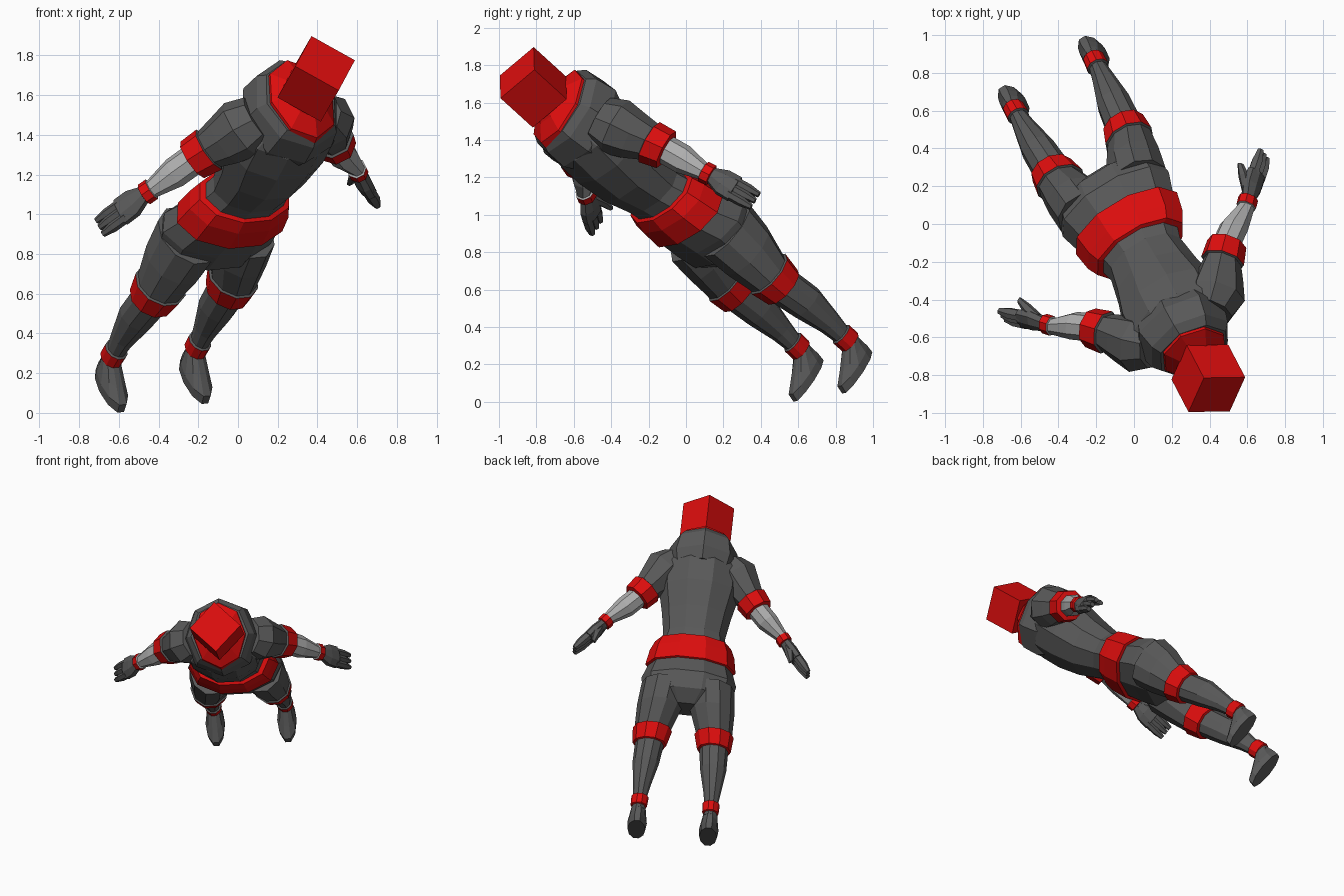
import bpy, bmesh, math
from mathutils import Matrix, Vector

# body frame: X = body right, Y = back, Z = towards the head (leaning, face down)
Zb = Vector((0.36, -0.69, 0.627)).normalized()
Xb = Vector((0.85, 0.52, 0.089))
Xb = (Xb - Zb * Xb.dot(Zb)).normalized()
Yb = Zb.cross(Xb)
POSE = Matrix((Xb, Yb, Zb)).transposed().to_4x4()
POSE.translation = (0, -0.07, 1.04)


def material(name, rgb):
    m = bpy.data.materials.new(name)
    m.diffuse_color = (*rgb, 1)
    return m


MATS = [material("dark_grey", (0.10, 0.10, 0.10)),
        material("red", (0.72, 0.004, 0.004)),
        material("light_grey", (0.42, 0.42, 0.42))]
GREY, RED, LIGHT = 0, 1, 2


def finish(bm, name):
    bmesh.ops.recalc_face_normals(bm, faces=bm.faces)
    bm.transform(POSE)
    me = bpy.data.meshes.new(name)
    bm.to_mesh(me)
    bm.free()
    for m in MATS:
        me.materials.append(m)
    ob = bpy.data.objects.new(name, me)
    bpy.context.collection.objects.link(ob)
    return ob


def loft(name, rows, n=10, axis=(1, 0, 0), side=1, tilt=0.0, phase=0.0):
    """rows: (x, y, z, radius along axis, radius along y, colour of the segment that follows)"""
    bm = bmesh.new()
    ax = Vector(axis)
    rings = []
    for x, y, z, ra, ry, _ in rows:
        ring = []
        for i in range(n):
            a = 2 * math.pi * (i + phase) / n
            p = Vector((x, y, z)) + ax * (ra * math.cos(a))
            p.y += ry * math.sin(a)
            p.z += tilt * ry * math.sin(a)
            p.x *= side
            ring.append(bm.verts.new(p))
        rings.append(ring)
    for r, (lo, hi) in enumerate(zip(rings, rings[1:])):
        for i in range(n):
            j = (i + 1) % n
            f = bm.faces.new((lo[i], lo[j], hi[j], hi[i]))
            f.material_index = rows[r][5]
    bm.faces.new(rings[0]).material_index = rows[0][5]
    bm.faces.new(rings[-1]).material_index = rows[-1][5]
    return finish(bm, name)


# torso from hips to shoulders
loft("torso", [
    (0, 0.03, -0.42, 0.17, 0.10, GREY),
    (0, 0.04, -0.34, 0.31, 0.18, GREY),
    (0, 0.045, -0.22, 0.33, 0.205, GREY),
    (0, 0.01, -0.09, 0.29, 0.185, GREY),
    (0, 0.0, 0.10, 0.23, 0.16, GREY),
    (0, -0.01, 0.16, 0.215, 0.16, GREY),
    (0, -0.02, 0.32, 0.24, 0.20, GREY),
    (0, -0.01, 0.50, 0.28, 0.23, GREY),
    (0, 0.0, 0.66, 0.28, 0.235, GREY),
    (0, 0.0, 0.78, 0.19, 0.18, GREY)])

# belt, slightly proud of the waist
loft("belt", [
    (0, 0.01, -0.11, 0.285, 0.18, RED),
    (0, 0.01, -0.10, 0.315, 0.205, RED),
    (0, 0.0, 0.02, 0.295, 0.195, RED),
    (0, 0.0, 0.09, 0.265, 0.18, RED),
    (0, 0.0, 0.10, 0.22, 0.15, RED)])

# hood lying round the neck, with its lining
loft("hood", [
    (0, 0.01, 0.62, 0.24, 0.225, GREY),
    (0, 0.01, 0.70, 0.265, 0.265, GREY),
    (0, 0.0, 0.82, 0.235, 0.255, GREY),
    (0, -0.01, 0.865, 0.20, 0.225, GREY)], n=8, tilt=0.15)
loft("collar", [
    (0, -0.015, 0.84, 0.185, 0.23, RED),
    (0, -0.015, 0.88, 0.18, 0.225, RED),
    (0, -0.03, 0.93, 0.11, 0.13, RED),
    (0, -0.03, 0.96, 0.09, 0.10, RED)], n=8, tilt=0.15)

# cube head, turned so one corner faces forward
bm = bmesh.new()
bmesh.ops.create_cube(bm, size=0.25, matrix=Matrix.Translation((0, -0.03, 1.06))
                      @ Matrix.Rotation(math.radians(45), 4, 'Z'))
for f in bm.faces:
    f.material_index = RED
finish(bm, "head")

ARM = (0.8, 0, 0.6)   # across the arm
for side, tag in ((-1, "left"), (1, "right")):
    # leg with knee and ankle bands
    loft(f"{tag}_leg", [
        (0.165, 0.04, -0.26, 0.16, 0.19, GREY),
        (0.185, 0.02, -0.42, 0.155, 0.17, GREY),
        (0.215, -0.01, -0.58, 0.125, 0.13, GREY),
        (0.215, -0.01, -0.585, 0.137, 0.142, RED),
        (0.225, -0.015, -0.695, 0.118, 0.122, RED),
        (0.225, -0.01, -0.70, 0.10, 0.105, GREY),
        (0.235, 0.005, -0.85, 0.092, 0.10, GREY),
        (0.245, 0.005, -1.02, 0.062, 0.068, GREY),
        (0.248, 0.0, -1.11, 0.048, 0.055, GREY),
        (0.248, 0.0, -1.115, 0.06, 0.066, RED),
        (0.25, 0.0, -1.185, 0.057, 0.066, RED),
        (0.25, 0.0, -1.19, 0.045, 0.055, GREY),
        (0.25, -0.005, -1.21, 0.045, 0.055, GREY)], side=side)
    # foot
    loft(f"{tag}_foot", [
        (0.25, -0.005, -1.18, 0.047, 0.057, GREY),
        (0.25, -0.055, -1.23, 0.058, 0.105, GREY),
        (0.25, -0.095, -1.27, 0.068, 0.145, GREY),
        (0.25, -0.105, -1.315, 0.062, 0.148, GREY)], side=side)
    # arm: sleeve, cuff, bare forearm, wrist band
    loft(f"{tag}_arm", [
        (0.19, 0.01, 0.72, 0.10, 0.13, GREY),
        (0.25, 0.01, 0.64, 0.15, 0.16, GREY),
        (0.31, 0.015, 0.55, 0.125, 0.135, GREY),
        (0.36, 0.025, 0.48, 0.10, 0.11, GREY),
        (0.362, 0.025, 0.475, 0.115, 0.122, RED),
        (0.425, 0.03, 0.395, 0.105, 0.112, RED),
        (0.427, 0.03, 0.39, 0.075, 0.08, LIGHT),
        (0.50, 0.02, 0.315, 0.075, 0.08, LIGHT),
        (0.605, 0.0, 0.225, 0.043, 0.05, LIGHT),
        (0.606, 0.0, 0.222, 0.052, 0.06, RED),
        (0.635, 0.0, 0.183, 0.052, 0.06, RED),
        (0.637, 0.0, 0.18, 0.04, 0.045, GREY),
        (0.65, 0.0, 0.165, 0.04, 0.045, GREY)], n=8, axis=ARM, side=side, phase=0.5)
    # palm, fingers and thumb
    loft(f"{tag}_palm", [
        (0.635, 0.0, 0.185, 0.038, 0.045, GREY),
        (0.68, -0.005, 0.125, 0.045, 0.078, GREY),
        (0.73, -0.01, 0.065, 0.04, 0.08, GREY)], n=8, axis=ARM, side=side, phase=0.5)
    for i, y in enumerate((-0.055, -0.012, 0.03)):
        loft(f"{tag}_finger_{i + 1}", [
            (0.72, y, 0.08, 0.033, 0.026, GREY),
            (0.775, y - 0.004, 0.015, 0.032, 0.026, GREY),
            (0.815, y - 0.006, -0.035, 0.018, 0.016, GREY)],
            n=6, axis=ARM, side=side)
    loft(f"{tag}_thumb", [
        (0.65, 0.02, 0.15, 0.03, 0.03, GREY),
        (0.675, 0.05, 0.08, 0.033, 0.028, GREY),
        (0.69, 0.065, 0.01, 0.018, 0.016, GREY)], n=6, axis=ARM, side=side)
